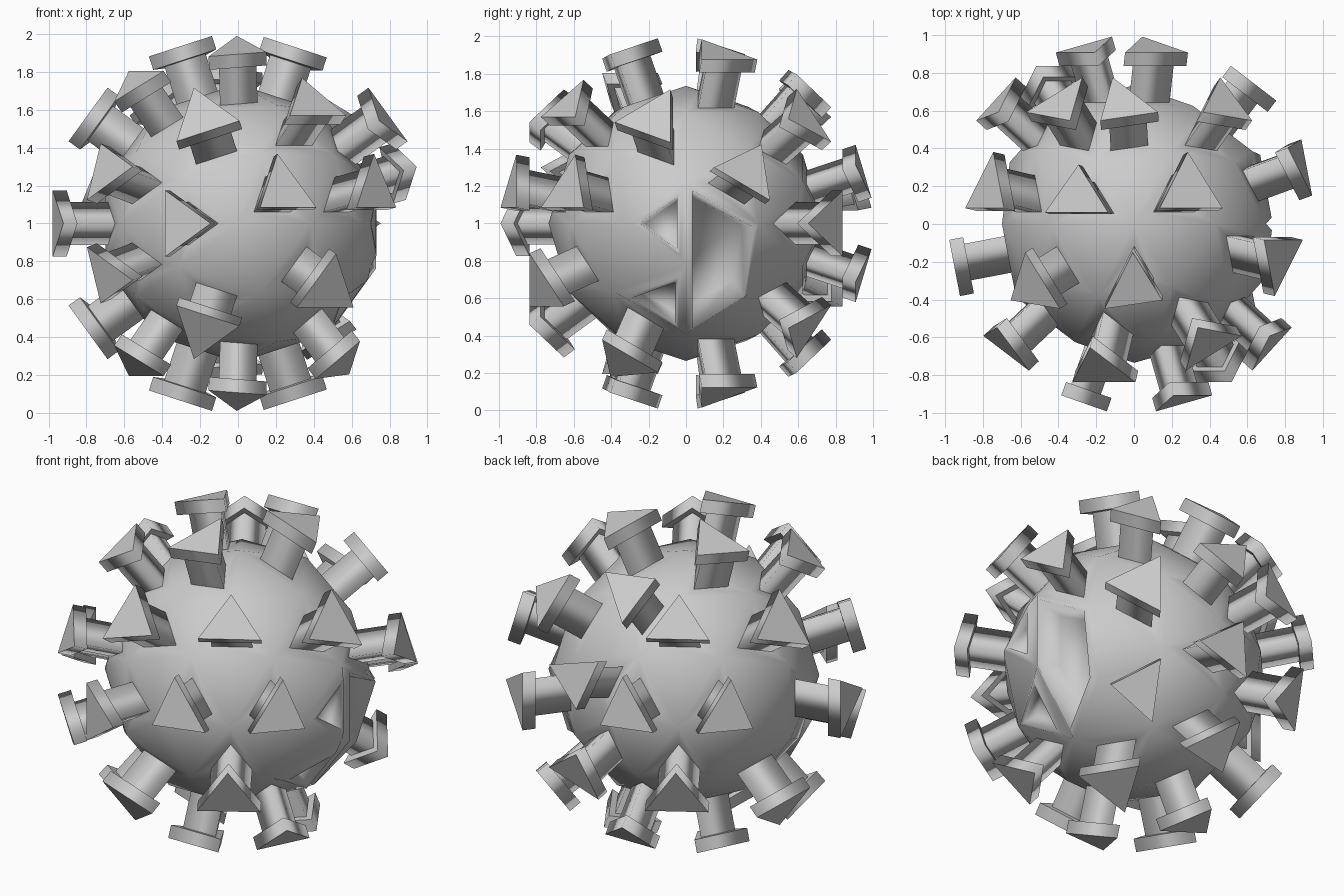
import bpy, bmesh
from math import sin, cos, radians
from mathutils import Vector, Matrix

if "Cube" in bpy.data.objects:
    bpy.data.objects.remove(bpy.data.objects["Cube"])

RADIUS = 0.735

# Body: 80-sided ball with a pole facing the front
bm = bmesh.new()
bmesh.ops.create_icosphere(bm, subdivisions=2, radius=RADIUS)
bmesh.ops.rotate(bm, verts=bm.verts, matrix=Matrix.Rotation(radians(90), 3, 'X'))
bm.normal_update()
base = [(f, f.calc_center_median().normalized()) for f in bm.faces]


def pick(theta, phi):
    """Face nearest a direction: theta from the front pole, phi around it."""
    t, p = radians(theta), radians(phi)
    d = Vector((sin(t) * cos(p), -cos(t), sin(t) * sin(p)))
    return max(base, key=lambda b: b[1].dot(d))[0]


# Faces that carry a knob: theta -> angles around the front pole
rings = {
    17.5: (36, 180),
    37.4: (108, 252, 324),
    49.9: (13.3, 58.7, 157.3, 202.7),
    69.9: (89.7, 126.3, 233.7, 270.3, 305.7),
    79.2: (36, 180),
    99.1: (108, 252),
    100.8: (72, 144, 216, 288),
    110.1: (18.3,),
    130.1: (49.3, 94.7, 121.3, 166.7, 265.3, 310.7),
    142.6: (0, 216),
    162.5: (72, 144, 288),
}
knob_faces = [pick(t, p) for t, ps in rings.items() for p in ps]
pit_faces = [pick(100.8, 0), pick(110.1, 341.7), pick(99.1, 324)]
dent_faces = [pick(80.9, 0), pick(79.2, 324)]


def step(face, scale, rise):
    """Extrude one face, scaling it about its centre and raising it."""
    c, n = face.calc_center_median(), face.normal.copy()
    new = bmesh.ops.extrude_discrete_faces(bm, faces=[face])["faces"][0]
    for v in new.verts:
        v.co = c + (v.co - c) * scale + n * rise
    new.normal_update()
    return new


# Knobs: triangular stem with a wider triangular head
sharp = []
for f in knob_faces:
    f = step(f, 0.50, 0.0)
    sharp += list(f.edges)
    f = step(f, 1.0, 0.215)
    sharp += list(f.edges)
    f = step(f, 1.54, 0.0)
    sharp += list(f.edges)
    f = step(f, 1.0, 0.075)
    sharp += list(f.edges)

# Damaged side: one long raised-rim pit and two triangular dents
bmesh.ops.inset_region(bm, faces=pit_faces, thickness=0.03, depth=0.035, use_even_offset=True)
bmesh.ops.inset_region(bm, faces=pit_faces, thickness=0.02, depth=-0.18, use_even_offset=True)
for f in dent_faces:
    f = step(f, 0.75, 0.035)
    f = step(f, 0.80, 0.0)
    step(f, 0.9, -0.08)

# Smooth shading with crisp knob edges
for f in bm.faces:
    f.smooth = True
for e in sharp:
    if e.is_valid:
        e.smooth = False

bmesh.ops.translate(bm, verts=bm.verts, vec=(0, 0, 1))
mesh = bpy.data.meshes.new("spiked_ball")
bm.to_mesh(mesh)
bm.free()
ball = bpy.data.objects.new("spiked_ball", mesh)
bpy.context.collection.objects.link(ball)
